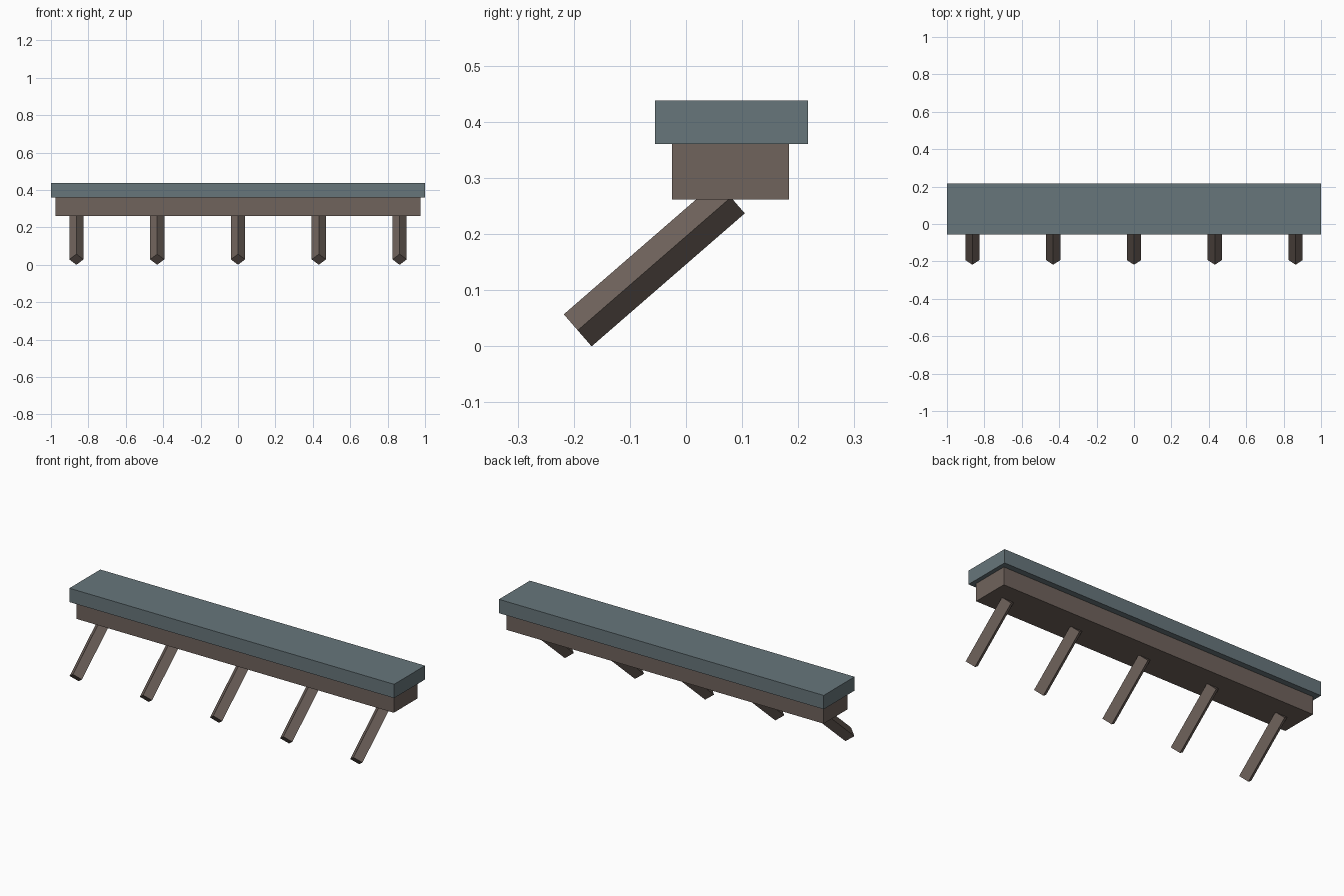
import bpy
from mathutils import Vector

if "Cube" in bpy.data.objects:
    bpy.data.objects.remove(bpy.data.objects["Cube"])


def material(name, rgb):
    m = bpy.data.materials.new(name)
    m.diffuse_color = (*rgb, 1)
    m.use_nodes = True
    m.node_tree.nodes["Principled BSDF"].inputs["Base Color"].default_value = m.diffuse_color
    return m


def box(name, lo, hi, mat):
    lo, hi = Vector(lo), Vector(hi)
    bpy.ops.mesh.primitive_cube_add(size=1, location=(lo + hi) / 2)
    ob = bpy.context.object
    ob.name = name
    ob.scale = hi - lo
    bpy.ops.object.transform_apply(location=False, rotation=False, scale=True)
    ob.data.materials.append(mat)


def peg(name, start, end, radius, mat):
    # four-sided rod, one edge facing sideways, from start to end
    start, end = Vector(start), Vector(end)
    axis = end - start
    bpy.ops.mesh.primitive_cylinder_add(vertices=4, radius=radius, depth=axis.length,
                                        location=(start + end) / 2)
    ob = bpy.context.object
    ob.name = name
    ob.rotation_mode = 'QUATERNION'
    # the rod leans only in the yz plane, so its corners stay on x
    ob.rotation_quaternion = Vector((0, 0, 1)).rotation_difference(axis)
    ob.data.materials.append(mat)


slate = material("slate", (0.136, 0.181, 0.198))
wood = material("wood", (0.162, 0.125, 0.107))

# Cap slab on top and the beam beneath it
box("top_slab", (-1, -0.055, 0.361), (1, 0.217, 0.438), slate)
box("beam", (-0.977, -0.025, 0.262), (0.977, 0.184, 0.361), wood)

# Row of slanted pegs reaching forward and down
for i in range(5):
    x = (i - 2) * 0.432
    peg(f"peg_{i + 1}", (x, -0.193, 0.0285), (x, 0.080, 0.2655), 0.0378, wood)
